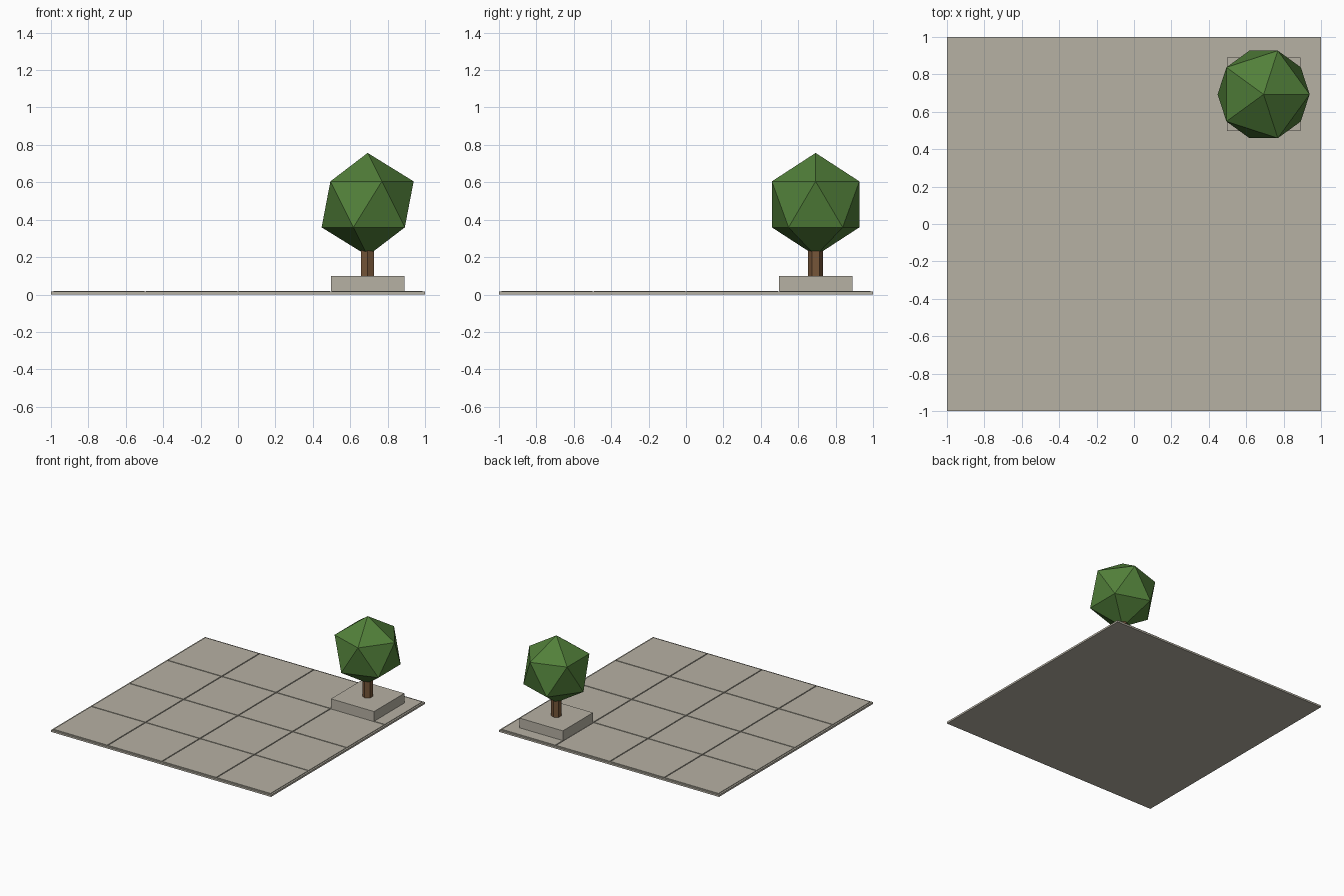
import bpy

# Remove the default object
cube = bpy.data.objects.get("Cube")
if cube:
    bpy.data.objects.remove(cube, do_unlink=True)


def make_material(name, colour):
    mat = bpy.data.materials.new(name)
    mat.use_nodes = True
    mat.diffuse_color = (*colour, 1)
    bsdf = mat.node_tree.nodes["Principled BSDF"]
    bsdf.inputs["Base Color"].default_value = (*colour, 1)
    bsdf.inputs["Roughness"].default_value = 0.9
    return mat


stone = make_material("paving_stone", (0.47, 0.44, 0.37))
bark = make_material("bark", (0.18, 0.092, 0.04))
leaves = make_material("leaves", (0.084, 0.216, 0.042))


def finish(name, mat):
    obj = bpy.context.object
    obj.name = obj.data.name = name
    obj.data.materials.append(mat)
    return obj


def box(name, x, y, width, bottom, top, mat):
    """Square block, given by its centre, width and height range."""
    bpy.ops.mesh.primitive_cube_add(size=1, location=(x, y, (bottom + top) / 2))
    bpy.context.object.scale = (width, width, top - bottom)
    bpy.ops.object.transform_apply(location=False, rotation=False, scale=True)
    return finish(name, mat)


# Ground slab with a grid of paving tiles separated by narrow joints
SLAB_TOP, TILE_TOP = 0.015, 0.02
TILES, PITCH, JOINT = 4, 0.495, 0.008
box("ground_slab", 0, 0, 2, 0, SLAB_TOP, stone)
for row in range(TILES):
    for col in range(TILES):
        x = (col - (TILES - 1) / 2) * PITCH
        y = (row - (TILES - 1) / 2) * PITCH
        box(f"paving_tile_{row}_{col}", x, y, PITCH - JOINT,
            SLAB_TOP, TILE_TOP, stone)

# Planter block in the back left corner
TREE = 0.693
box("planter", TREE, TREE, 0.392, TILE_TOP, 0.1, stone)

# Six-sided trunk
bpy.ops.mesh.primitive_cylinder_add(vertices=6, radius=0.04, depth=0.2,
                                    location=(TREE, TREE, 0.2))
finish("trunk", bark)

# Faceted crown
bpy.ops.mesh.primitive_ico_sphere_add(subdivisions=1, radius=0.275,
                                      location=(TREE, TREE, 0.482))
finish("crown", leaves)
